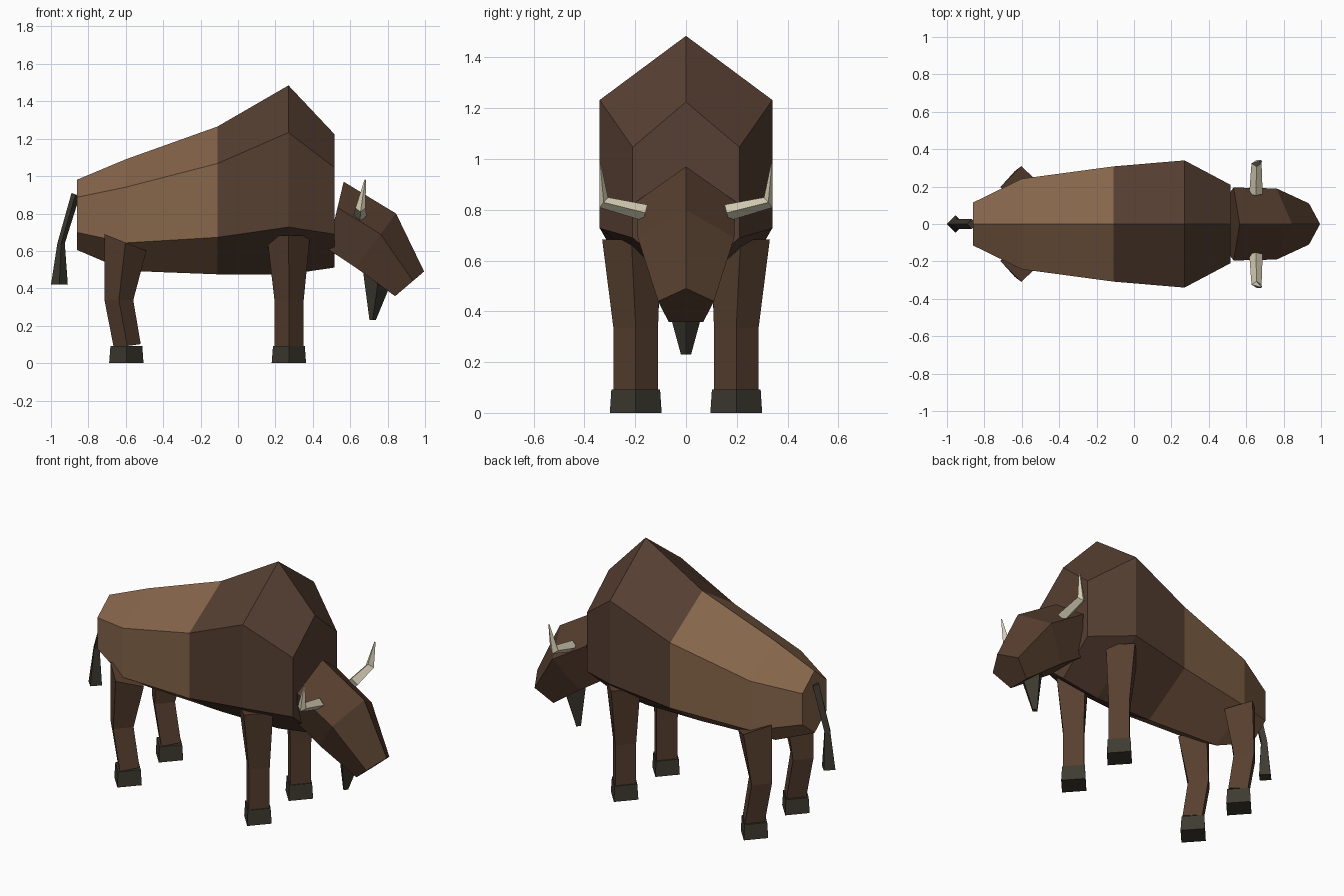
import bpy, bmesh, math
from mathutils import Vector

cube = bpy.data.objects.get("Cube")
if cube:
    bpy.data.objects.remove(cube, do_unlink=True)


def material(name, hex_code):
    rgb = [int(hex_code[i:i + 2], 16) / 255 for i in (0, 2, 4)]
    col = [c / 12.92 if c <= 0.04045 else ((c + 0.055) / 1.055) ** 2.4 for c in rgb] + [1]
    m = bpy.data.materials.new(name)
    m.use_nodes = True
    m.diffuse_color = col
    bsdf = m.node_tree.nodes["Principled BSDF"]
    bsdf.inputs["Base Color"].default_value = col
    bsdf.inputs["Roughness"].default_value = 0.9
    return m


tan = material("tan fur", "86654a")
brown = material("dark mane fur", "563f32")
hide = material("head and leg brown", "573f2f")
charcoal = material("charcoal", "3d3a30")
ivory = material("ivory horn", "d6ceb4")


def loft(name, rings, sides, mats, mirror=False):
    """Skin rings given as (centre, up radius vector, side radius vector)."""
    bm = bmesh.new()
    loops = []
    for c, up, side in rings:
        c, up, side = Vector(c), Vector(up), Vector(side)
        turn = [math.tau * i / sides for i in range(sides)]
        loops.append([bm.verts.new(c + up * math.cos(a) + side * math.sin(a)) for a in turn])
    for a, b in zip(loops, loops[1:]):
        for i in range(sides):
            j = (i + 1) % sides
            bm.faces.new((a[i], a[j], b[j], b[i]))
    bm.faces.new(loops[0])
    bm.faces.new(loops[-1])
    bmesh.ops.recalc_face_normals(bm, faces=bm.faces)
    mesh = bpy.data.meshes.new(name)
    bm.to_mesh(mesh)
    bm.free()
    for m in mats:
        mesh.materials.append(m)
    obj = bpy.data.objects.new(name, mesh)
    bpy.context.collection.objects.link(obj)
    if mirror:
        mod = obj.modifiers.new("other_side", "MIRROR")
        mod.use_axis = (False, True, False)
        mod.use_clip = False
        mod.use_mirror_merge = False
    return obj


# Body: six-sided sections from rump to chest (x, middle height, half height, half width)
sections = [(-0.86, 0.793, 0.188, 0.115), (-0.6, 0.792, 0.298, 0.242),
            (-0.11, 0.87, 0.395, 0.308), (0.27, 0.98, 0.505, 0.34),
            (0.515, 0.868, 0.357, 0.21)]
hexagon = math.cos(math.pi / 6)
body = loft("body", [((x, 0, z), (0, 0, h), (0, w / hexagon, 0)) for x, z, h, w in sections],
            6, [tan, brown])
for f in body.data.polygons:
    f.material_index = int(f.center.x > -0.11)

# Head: five-sided sections (top x, top z, bottom x, bottom z, half width)
head_rings = []
for tx, tz, bx, bz, w in [(0.565, 0.97, 0.479, 0.61, 0.195),
                          (0.845, 0.80, 0.628, 0.512, 0.19),
                          (0.995, 0.49, 0.84, 0.358, 0.11)]:
    top = Vector((tx, 0, tz))
    up = (top - Vector((bx, 0, bz))) / (1 + math.cos(math.pi / 5))
    head_rings.append((top - up, up, (0, w / math.sin(math.tau / 5), 0)))
loft("head", head_rings, 5, [hide])

# Beard
loft("beard", [((0.755, 0, 0.48), (0.085, 0, 0), (0, 0.088, 0)),
               ((0.72, 0, 0.23), (0.017, 0, 0), (0, 0.02, 0))], 4, [charcoal])

# Horns
loft("horns", [((0.652, 0.16, 0.788), (0, -0.008, 0.032), (0.036, 0, 0)),
               ((0.655, 0.324, 0.829), (0, -0.017, 0.02), (0.027, 0, 0)),
               ((0.68, 0.338, 0.98), (0, -0.003, 0.002), (0.004, 0, 0))],
     4, [ivory], mirror=True)

# Front legs
loft("front_legs", [((0.27, 0.215, 0.682), (0.115, 0, 0), (0, 0.115, 0)),
                    ((0.273, 0.198, 0.335), (0.078, 0, 0), (0, 0.088, 0)),
                    ((0.273, 0.198, 0.08), (0.077, 0, 0), (0, 0.088, 0))],
     4, [hide], mirror=True)

# Hind legs
loft("hind_legs", [((-0.602, 0.2, 0.645), (0.112, 0, -0.045), (0, 0.11, 0)),
                   ((-0.637, 0.198, 0.337), (0.077, 0, 0), (0, 0.085, 0)),
                   ((-0.592, 0.198, 0.092), (0.072, 0, 0.01), (0, 0.085, 0))],
     4, [hide], mirror=True)

# Hooves
for name, x in (("front_hooves", 0.272), ("hind_hooves", -0.597)):
    loft(name, [((x, 0.198, 0), (0.092, 0, 0), (0, 0.102, 0)),
                ((x, 0.198, 0.092), (0.085, 0, 0), (0, 0.096, 0))],
         4, [charcoal], mirror=True)

# Tail
loft("tail", [((-0.868, 0, 0.902), (0.022, 0, -0.008), (0, 0.028, 0)),
              ((-0.946, 0, 0.64), (0.02, 0, 0), (0, 0.027, 0)),
              ((-0.955, 0, 0.42), (0.045, 0, 0), (0, 0.047, 0))], 4, [charcoal])
